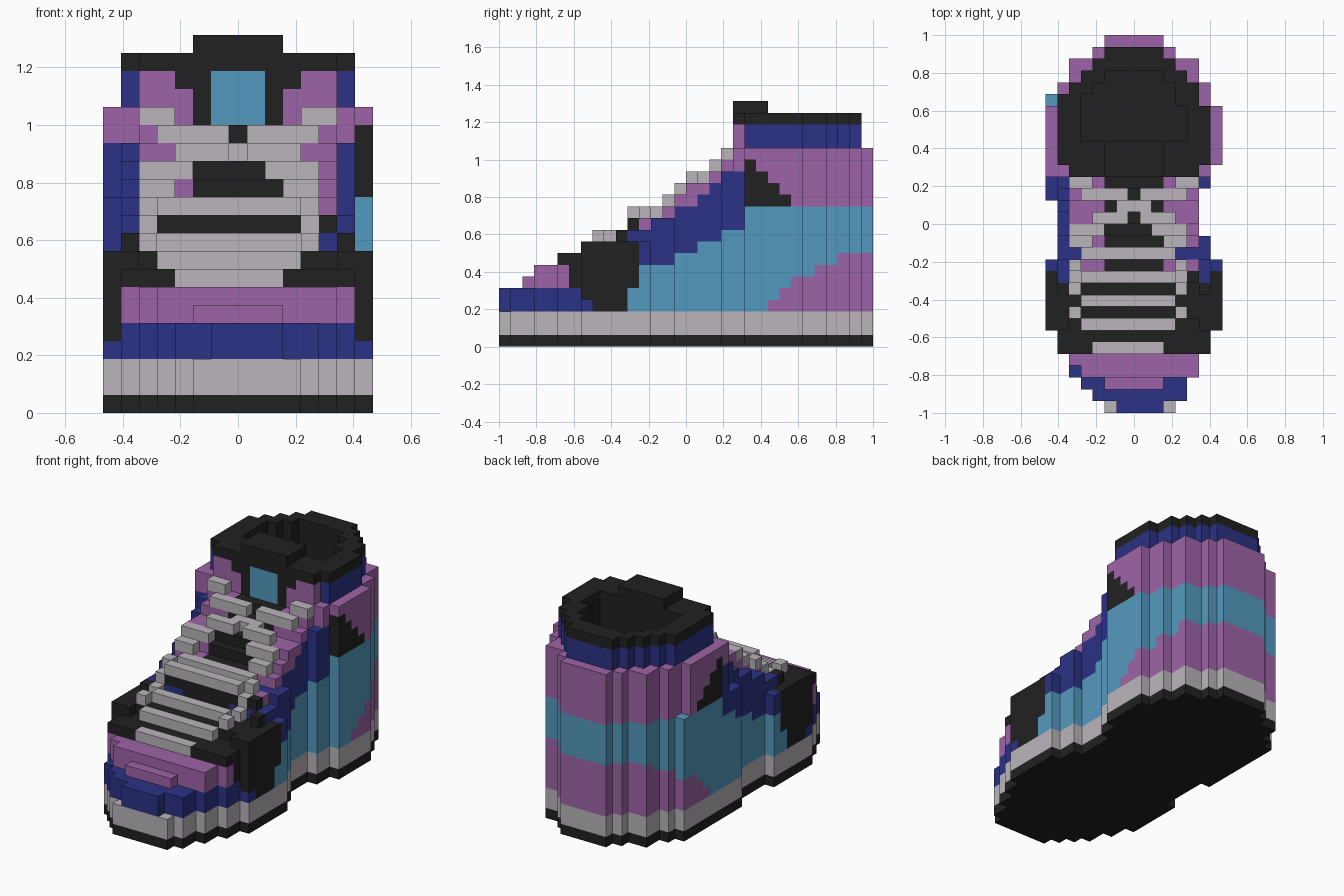
import bpy, bmesh

cube = bpy.data.objects.get("Cube")
if cube:
    bpy.data.objects.remove(cube, do_unlink=True)

U = 0.0625          # block size
LENGTH, COLS = 32, 15


# Materials
def linear(c):
    c /= 255
    return c / 12.92 if c <= 0.04045 else ((c + 0.055) / 1.055) ** 2.4


def make_material(name, rgb):
    col = [linear(c) for c in rgb] + [1.0]
    m = bpy.data.materials.new(name)
    m.use_nodes = True
    m.diffuse_color = col
    bsdf = m.node_tree.nodes["Principled BSDF"]
    bsdf.inputs["Base Color"].default_value = col
    bsdf.inputs["Roughness"].default_value = 0.9
    return m


MATS = {
    "black": make_material("black", (33, 33, 33)),
    "blue": make_material("navy_blue", (43, 50, 133)),
    "purple": make_material("purple", (158, 100, 168)),
    "cyan": make_material("sky_blue", (84, 154, 191)),
    "grey": make_material("light_grey", (186, 181, 187)),
}
ORDER = list(MATS)

# Footprint: first and last column, with the number of rows it repeats, toe to heel
RUNS = [(5, 10, 1), (4, 11, 1), (3, 11, 1), (2, 12, 2), (1, 13, 2), (0, 14, 6),
        (1, 13, 2), (1, 12, 3), (0, 12, 1), (0, 13, 2), (0, 14, 5), (0, 13, 1),
        (1, 13, 1), (2, 12, 2), (4, 10, 1), (5, 9, 1)]
rows = [(a, b) for a, b, n in RUNS for _ in range(n)]
footprint = {(i, j) for j, (a, b) in enumerate(rows) for i in range(a, b + 1)}


def inset(cells):
    return {(i, j) for i, j in cells
            if {(i - 1, j), (i + 1, j), (i, j - 1), (i, j + 1)} <= cells}


ring_outer = inset(footprint)
ring_inner = inset(ring_outer)
opening = {c for c in inset(ring_inner) if c[1] >= 23}

# Top of the instep and of the side wall, row by row
INSTEP = [5, 5, 6, 7, 7, 8, 8, 8, 9, 9, 9, 11, 11, 11, 12, 13, 14, 14, 15, 16]
WALL = [9, 9, 9, 10, 10, 10, 11, 11, 12, 12, 13, 14, 15, 15]   # from row 7
HEEL_STEPS = [23, 24, 25, 27, 29]


def wall_top(j):
    return WALL[min(max(j - 7, 0), len(WALL) - 1)]


def side_colour(j, k):
    """Colour bands running round the outside of the shoe."""
    if k < 5 and j < (8 if k == 3 else 7):
        return "blue"
    if j < 6:
        return "purple" if k < 7 else "black"
    if j < (11 if k < 5 else 12):
        return "blue" if j == 11 and k == 9 else "black"
    if j >= 21:
        if k < 8 and j >= HEEL_STEPS[k - 3]:
            return "purple"
        if k < 12:
            return "cyan"
        return "black" if (j - 21) + (k - 12) < 4 else "purple"
    if k < 7 + (j >= 15) + (j >= 17) + (j >= 19):
        return "cyan"
    return "blue" if k < wall_top(j) else "purple"


def upper_top(i, j):
    """Height of the upper in one column."""
    if j < 7:
        if j == 0 and i in (5, 10):
            return 3
        return 5 if (j == 2 and not 5 <= i <= 9) or (j == 3 and i == 2) else INSTEP[j]
    if j >= 20:
        return 12 if (i, j) == (0, 26) else 17
    if i in (0, 14):
        return 9 if j <= 12 else 12
    return wall_top(j) if i in (1, 13) else INSTEP[j]


blocks = {}     # cell -> (part, colour)


def fill(part, cols, j, levels, colour):
    for i in cols:
        for k in levels:
            blocks[i, j, k] = (part, colour)


for i, j in footprint:
    # Sole
    fill("outsole", [i], j, [0], "black")
    fill("midsole", [i], j, [1, 2], "grey")
    # Upper and tongue
    tongue = 5 <= i <= 9 and 6 <= j <= 20
    for k in range(3, upper_top(i, j)):
        if tongue and k >= 7:
            fill("tongue", [i], j, [k], "black")
        else:
            fill("upper", [i], j, [k], side_colour(j, k))
    # Collar with its dark lining
    if j >= 20 and (i, j) in ring_outer and not (j == 20 and i < 2):
        fill("collar", [i], j, [17, 18], "purple" if j == 20 else "blue")
        fill("collar", [i], j, [19], "black")
    if j >= 21 and (i, j) in ring_inner:
        fill("collar", [i], j, range(9, 20), "black")
    if (i, j) in opening:
        for k in range(10, 20):
            blocks.pop((i, j, k), None)

# Tongue front, raised tab and its panel
fill("tongue", range(5, 10), 20, range(16, 20), "black")
fill("tongue", [4, 10], 20, [18], "black")
fill("tongue", range(6, 9), 20, range(16, 19), "cyan")
for j in range(20, 23):
    fill("tongue", range(5, 10), j, [20], "black")

# Laces: straight bars, side loops, then the crossing and the top ties
for j, k, a, b in [(5, 7, 4, 9), (7, 8, 3, 10), (9, 9, 3, 10),
                   (11, 11, 3, 10), (13, 11, 3, 10), (17, 14, 6, 8)]:
    fill("laces", range(a, b + 1), j, [k], "grey")
for j, k in [(8, 9), (10, 9), (11, 10), (12, 11)]:
    fill("laces", [2, 11], j, [k], "grey")
for j, k, left, right in [(14, 12, (2, 3), (10, 11)), (15, 13, (2, 3, 4), (9, 10, 11)),
                          (16, 14, (4, 5, 6), (8, 9, 10)),
                          (18, 15, (3, 4, 5, 6), (8, 9, 10, 11)),
                          (19, 16, (2, 3), (11, 12))]:
    fill("laces", left + right, j, [k], "grey")


# Turn each part's blocks into a closed shell
def build_part(name):
    cells = {c: col for c, (part, col) in blocks.items() if part == name}
    bm = bmesh.new()
    verts = {}

    def vert(p):
        if p not in verts:
            verts[p] = bm.verts.new(((p[0] - COLS / 2) * U, (p[1] - LENGTH / 2) * U, p[2] * U))
        return verts[p]

    for cell, colour in cells.items():
        for axis in range(3):
            u, v = (axis + 1) % 3, (axis + 2) % 3
            for side in (0, 1):
                near = list(cell)
                near[axis] += 2 * side - 1
                if tuple(near) in cells:
                    continue
                ring = []
                for du, dv in [(0, 0), (1, 0), (1, 1), (0, 1)]:
                    p = list(cell)
                    p[axis] += side
                    p[u] += du
                    p[v] += dv
                    ring.append(vert(tuple(p)))
                face = bm.faces.new(ring if side else ring[::-1])
                face.material_index = ORDER.index(colour)
    mesh = bpy.data.meshes.new(name)
    bm.to_mesh(mesh)
    bm.free()
    for m in MATS.values():
        mesh.materials.append(m)
    bpy.context.collection.objects.link(bpy.data.objects.new(name, mesh))


for part in ("outsole", "midsole", "upper", "tongue", "collar", "laces"):
    build_part(part)
